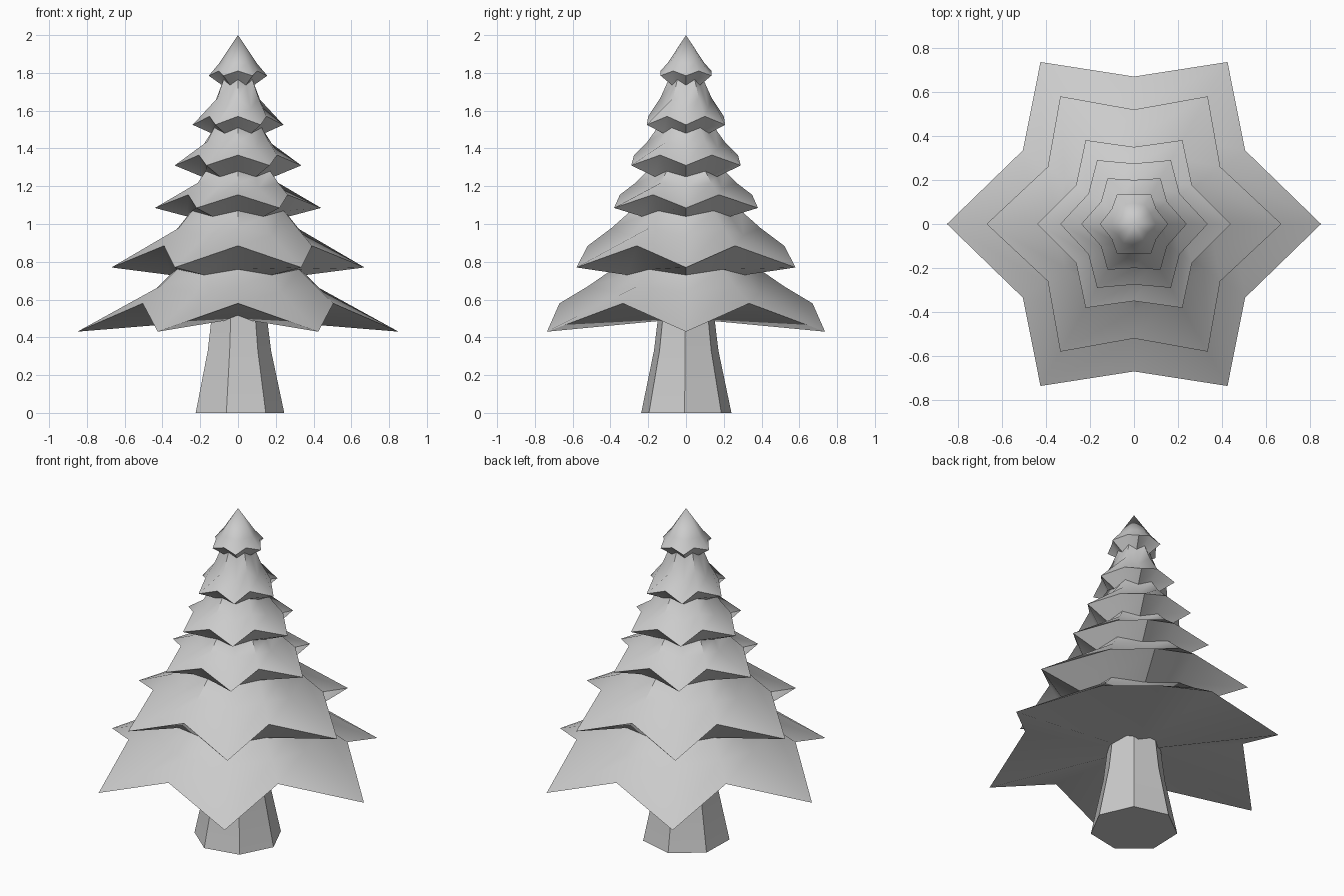
import bpy, bmesh
from math import sin, cos, pi

if "Cube" in bpy.data.objects:
    bpy.data.objects.remove(bpy.data.objects["Cube"])


def finish(bm, name, angle):
    bmesh.ops.recalc_face_normals(bm, faces=bm.faces)
    me = bpy.data.meshes.new(name)
    bm.to_mesh(me)
    bm.free()
    ob = bpy.data.objects.new(name, me)
    bpy.context.collection.objects.link(ob)
    bpy.ops.object.select_all(action='DESELECT')
    ob.select_set(True)
    bpy.context.view_layer.objects.active = ob
    bpy.ops.object.shade_smooth_by_angle(angle=angle)
    return ob


def bridge(bm, a, b):
    n = len(a)
    for i in range(n):
        j = (i + 1) % n
        bm.faces.new((a[i], a[j], b[j], b[i]))


def fan(bm, ring, z):
    c = bm.verts.new((0, 0, z))
    for i in range(len(ring)):
        bm.faces.new((ring[i], ring[(i + 1) % len(ring)], c))


def star_ring(bm, tip_r, tip_z, val_r, val_z, squeeze):
    """Twelve points: six tips, six valleys (side valleys pulled in a little)."""
    ring = []
    for i in range(12):
        a = i * pi / 6
        r, z = (val_r, val_z) if i % 2 else (tip_r, tip_z)
        x = r * cos(a)
        if i % 2:
            x *= squeeze
        ring.append(bm.verts.new((x, r * sin(a), z)))
    return ring


# Tiers, bottom to top: outer tip r/z, outer valley r/z, ridge bend r/z, neck r/z
TIERS = [
    (0.85, 0.43, 0.67, 0.58, 0.45, 0.64, 0.36, 0.73),
    (0.67, 0.77, 0.52, 0.885, 0.35, 0.94, 0.27, 1.04),
    (0.44, 1.085, 0.35, 1.155, 0.22, 1.19, 0.19, 1.25),
    (0.335, 1.31, 0.275, 1.365, 0.195, 1.40, 0.14, 1.48),
    (0.24, 1.525, 0.20, 1.57, 0.135, 1.61, 0.085, 1.735),
    (0.155, 1.785, 0.135, 1.81, 0.10, 1.85, 0, 2.0),
]

# Foliage: one continuous skin of flared stars
bm = bmesh.new()
prev = None
for tr, tz, vr, vz, br, bz, nr, nz in TIERS:
    outer = star_ring(bm, tr, tz, vr, vz, 0.87)
    if prev:
        bridge(bm, prev, outer)
    else:
        fan(bm, outer, 0.50)
    top = nr == 0
    nvr, nvz = nr * 1.08, nz + 0.03
    mid_r = 0.095 if top else (vr + nvr) / 2 - 0.01
    mid_z = 1.855 if top else (vz + nvz) / 2
    bend = star_ring(bm, br, bz, mid_r, mid_z, 0.92)
    bridge(bm, outer, bend)
    if top:
        fan(bm, bend, nz)
    else:
        prev = star_ring(bm, nr, nz, nvr, nvz, 0.96)
        bridge(bm, bend, prev)
finish(bm, "foliage", 0.9)

# Trunk: seven-sided, flared at the base
bm = bmesh.new()
rings = []
for r, z in ((0.245, 0), (0.175, 0.33), (0.15, 0.53)):
    rings.append([bm.verts.new((r * cos(i * 2 * pi / 7 - 0.03),
                                r * sin(i * 2 * pi / 7 - 0.03), z)) for i in range(7)])
bridge(bm, rings[0], rings[1])
bridge(bm, rings[1], rings[2])
bm.faces.new(rings[0])
bm.faces.new(rings[2])
finish(bm, "trunk", 0.5)
